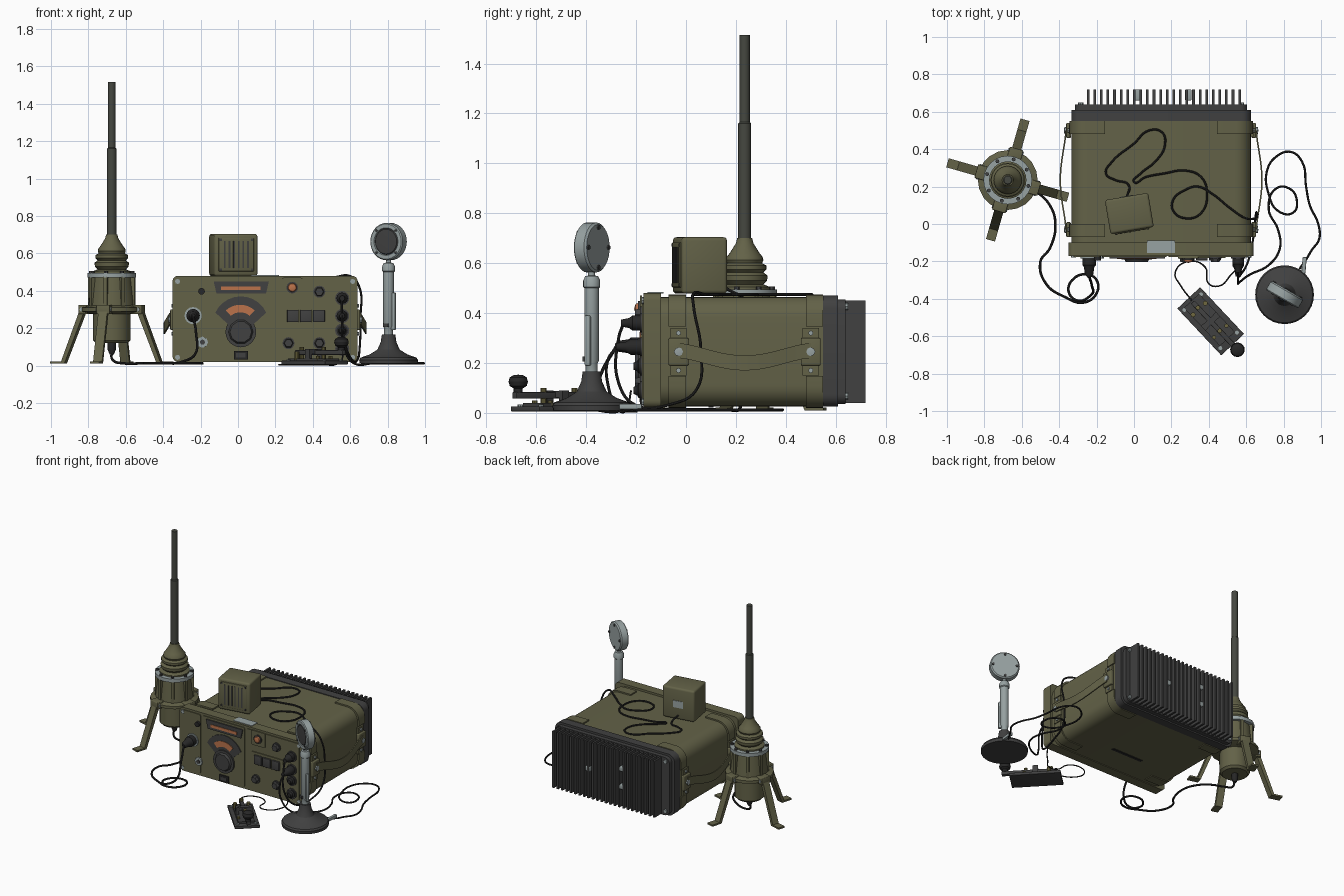
import bpy, bmesh, math
from math import pi, sin, cos, radians
from mathutils import Matrix, Vector

if "Cube" in bpy.data.objects:
    bpy.data.objects.remove(bpy.data.objects["Cube"])

def mat(name, r, g, b):
    m = bpy.data.materials.new(name)
    m.diffuse_color = (r, g, b, 1)
    m.use_nodes = True
    m.node_tree.nodes["Principled BSDF"].inputs["Base Color"].default_value = m.diffuse_color
    return m
OLIVE = mat("olive paint", .125, .122, .064)
DARK = mat("dark grey metal", .052, .052, .052)
BLACK = mat("black rubber", .02, .02, .02)
LIGHT = mat("light grey metal", .31, .36, .36)
ORANGE = mat("orange glow", .50, .17, .07)
WHIP = mat("grey green whip", .060, .064, .052)
BRASS = mat("brass", .16, .14, .05)

T = Matrix.Translation
R = Matrix.Rotation
I = Matrix()

def finish(name, bm, m, M=I):
    bmesh.ops.remove_doubles(bm, verts=bm.verts, dist=1e-5)
    bmesh.ops.recalc_face_normals(bm, faces=bm.faces)
    me = bpy.data.meshes.new(name)
    bm.to_mesh(me)
    bm.free()
    me.transform(M)
    me.materials.append(m)
    ob = bpy.data.objects.new(name, me)
    bpy.context.collection.objects.link(ob)
    return ob

def box(name, m, c, s, M=I, bevel=0):
    bm = bmesh.new()
    bmesh.ops.create_cube(bm, size=1, matrix=T(c) @ Matrix.Diagonal((*s, 1)))
    if bevel:
        bmesh.ops.bevel(bm, geom=bm.edges[:], offset=bevel, segments=3, profile=.5, affect='EDGES')
    return finish(name, bm, m, M)

def lathe(name, m, prof, M=I, n=24):
    bm = bmesh.new()
    rings = [[bm.verts.new((r * cos(2*pi*i/n), r * sin(2*pi*i/n), z)) for i in range(n)] for r, z in prof]
    for a, b in zip(rings, rings[1:]):
        for i in range(n):
            bm.faces.new((a[i], a[(i+1) % n], b[(i+1) % n], b[i]))
    return finish(name, bm, m, M)

def disc(name, m, x, y, r, z0, z1, M=I, n=24, r2=None):
    r2 = r if r2 is None else r2
    return lathe(name, m, [(0, z0), (r, z0), (r2, z1), (0, z1)], T((x, y, 0)) @ M if M is I else M @ T((x, y, 0)), n)

def prism(name, m, pts, z0, z1, M=I):
    bm = bmesh.new()
    f = bm.faces.new([bm.verts.new((x, y, z0)) for x, y in pts])
    ex = bmesh.ops.extrude_face_region(bm, geom=[f])['geom']
    bmesh.ops.translate(bm, vec=(0, 0, z1 - z0), verts=[v for v in ex if isinstance(v, bmesh.types.BMVert)])
    return finish(name, bm, m, M)

def arc(cx, cy, r, a0, a1, n=6):
    return [(cx + r*cos(radians(a0+(a1-a0)*i/n)), cy + r*sin(radians(a0+(a1-a0)*i/n))) for i in range(n+1)]

def rrect(x0, x1, y0, y1, r):
    return (arc(x1-r, y1-r, r, 0, 90) + arc(x0+r, y1-r, r, 90, 180)
            + arc(x0+r, y0+r, r, 180, 270) + arc(x1-r, y0+r, r, 270, 360))

def cable(name, pts, z, r=.006):
    cu = bpy.data.curves.new(name, 'CURVE')
    cu.dimensions, cu.bevel_depth, cu.bevel_resolution, cu.resolution_u = '3D', r, 2, 6
    sp = cu.splines.new('BEZIER')
    sp.bezier_points.add(len(pts) - 1)
    for b, p in zip(sp.bezier_points, pts):
        b.co = p if len(p) == 3 else (*p, z)
        b.handle_left_type = b.handle_right_type = 'AUTO'
    ob = bpy.data.objects.new(name, cu)
    bpy.context.collection.objects.link(ob)
    cu.materials.append(BLACK)

FX = R(pi/2, 4, 'X')            # local (x, y, z) -> world (x, -z, y)
P = T((0, -.17, 0)) @ FX        # front panel space: x, height, outward
CX, CZ = .145, .247             # middle of the case

# ---- radio case
prism("case_body", OLIVE, rrect(-.335, .625, .025, .465, .085), -.55, .10, FX)
prism("front_frame", OLIVE, rrect(-.35, .64, .02, .48, .03), .10, .17, FX)
prism("rear_flange", DARK, rrect(-.335, .625, .025, .47, .05), -.61, -.55, FX)
prism("heat_sink_base", DARK, rrect(-.315, .605, .035, .455, .04), -.64, -.61, FX)
box("bottom_slot", BLACK, (CX, .1, .0235), (.25, .02, .005))
for i in range(24):
    box("heat_sink_fin", DARK, (-.245 + i*.0352, .675, .245), (.014, .09, .41))
for x, z in ((.29, .25), (.015, .32), (.015, .19)):
    box("rear_terminal", LIGHT, (x, .69, z), (.035, .06, .035), bevel=.006)
for sx in (-1, 1):
    for sz in (-1, 1):
        # corner guards wrapping the case edges
        pts = [(.30, .228)] + [(p[0], p[1]) for p in arc(.403, .141, .087, 90, 0)] + [(.49, .10), (.30, .10)]
        pts = [(CX + sx*x, CZ + sz*y) for x, y in pts]
        for y0 in (.0, -.55):
            prism("corner_guard", OLIVE, pts, y0, y0 + .07, FX)
        disc("panel_corner_screw", LIGHT, CX + sx*.468, CZ + sz*.203, .014, 0, .008, P, 8)
        disc("rear_corner_screw", LIGHT, CX + sx*.43, CZ + sz*.18, .014, -.82, -.805, P, 8)
    # side carrying strap and its pads
    for y in (-.03, .5):
        box("strap_pad", OLIVE, (CX + sx*.495, y, .245), (.025, .08, .11), bevel=.006)
        box("strap_pad_band", OLIVE, (CX + sx*.487, y, .245), (.012, .065, .19))
        S = T((CX + sx*.505, y, .245)) @ R(sx*pi/2, 4, 'Y')
        lathe("strap_bolt", LIGHT, [(0, 0), (.018, 0), (.018, .012), (0, .015)], S, 8)
        for dz in (-.075, .075):
            lathe("strap_screw", LIGHT, [(0, -.012), (.01, -.012), (.01, -.004), (0, -.004)], T((0, 0, dz)) @ S, 8)
    bm = bmesh.new()
    rows = []
    for i in range(17):
        t = i / 16
        s = sin(pi*t) ** 1.5
        x, z = CX + sx*(.505 + .03*s), .25 - .05*s
        rows.append([bm.verts.new((x + sx*dx, -.03 + .53*t, z + dz)) for dx, dz in ((0, -.03), (.008, -.03), (.008, .03), (0, .03))])
    for a, b in zip(rows, rows[1:]):
        for k in range(4):
            bm.faces.new((a[k], a[(k+1) % 4], b[(k+1) % 4], b[k]))
    bm.faces.new(rows[0])
    bm.faces.new(rows[-1])
    finish("carrying_strap", bm, OLIVE)
box("top_label", LIGHT, (.145, -.122, .481), (.15, .065, .006))

# ---- front panel
for x0, x1 in ((-.325, -.18), (-.17, .175), (.185, .615)):
    prism("panel_plate", OLIVE, rrect(x0, x1, .035, .465, .012), 0, .006, P)
prism("display_frame", DARK, [(-.13, .45), (.165, .45), (.15, .385), (-.115, .385)], 0, .014, P)
box("display_bar", ORANGE, (.015, .413, .015), (.21, .02, .006), P)
prism("dial_window", DARK, arc(.015, .22, .15, 25, 155, 10) + [(-.03, .2), (.06, .2)], 0, .012, P)
prism("dial_scale", ORANGE, arc(.012, .21, .115, 48, 132, 8) + arc(.012, .21, .075, 132, 48, 8), .012, .016, P)
disc("tuning_knob_skirt", DARK, .015, .18, .082, 0, .02, P, 24)
disc("tuning_knob", DARK, .015, .18, .066, .02, .034, P, 10, .058)
box("small_window", BLACK, (.015, .055, .008), (.075, .045, .014), P)
box("small_window_pane", DARK, (.015, .055, .014), (.05, .022, .006), P)
disc("fuse_cap", BLACK, -.195, .397, .018, 0, .025, P, 12)
disc("ground_socket", LIGHT, -.19, .125, .03, 0, .014, P, 8)
disc("ground_socket_hole", DARK, -.19, .125, .014, .014, .02, P, 8)
disc("antenna_socket_flange", LIGHT, -.24, .267, .046, 0, .014, P, 16)
lathe("antenna_plug", BLACK, [(0, 0), (.036, .01), (.036, .05), (.028, .06), (.022, .1), (.01, .115), (0, .115)],
      P @ T((-.24, .267, 0)), 16)
prism("lamp_plate", OLIVE, rrect(.235, .345, .365, .47, .01), .006, .014, P)
disc("lamp_ring", DARK, .29, .417, .031, .014, .022, P)
lathe("lamp", ORANGE, [(.024, .02), (.02, .032), (0, .038)], P @ T((.29, .417, 0)), 16)
box("switch_frame", OLIVE, (.365, .265, .009), (.25, .1, .008), P)
for i in range(3):
    box("push_switch", DARK, (.293 + i*.07, .265, .014), (.062, .066, .022), P, .004)
for x, z in ((.435, .395), (.27, .12), (.435, .12)):
    disc("selector_skirt", DARK, x, z, .032, .006, .014, P, 16)
    disc("selector_knob", DARK, x, z, .026, .014, .034, P, 6, .022)
for z, d in ((.36, .09), (.265, .11), (.187, .04), (.09, .04)):
    disc("socket_flange", DARK, .557, z, .038, 0, .014, P, 16)
    lathe("cable_plug", BLACK, [(0, 0), (.03, .01), (.03, d*.5), (.02, d*.65), (.014, d), (0, d)], P @ T((.557, z, 0)), 16)

# ---- loudspeaker on top
S = T((-.025, .056, .478)) @ R(radians(9.5), 4, 'Z')
box("speaker_box", OLIVE, (0, 0, .113), (.235, .185, .226), S, .014)
box("speaker_grille_frame", OLIVE, (0, -.092, .115), (.19, .012, .18), S, .004)
for i in range(6):
    box("speaker_slot", DARK, (-.0625 + i*.025, -.097, .115), (.009, .006, .145), S)
box("speaker_label", LIGHT, (0, .093, .11), (.07, .005, .05), S)
for x in (-.085, .085):
    for z in (.035, .195):
        box("speaker_screw", DARK, (x, -.098, z), (.012, .006, .012), S)

# ---- antenna
A = T((-.675, .235, 0))
lathe("antenna_base", OLIVE, [(0, .12), (.085, .12), (.1, .135), (.1, .275), (.125, .28), (.16, .29), (.16, .31),
      (.125, .32), (.108, .47), (0, .47)], A, 20)
lathe("antenna_flange", LIGHT, [(0, .47), (.13, .47), (.13, .495), (0, .495)], A, 24)
lathe("antenna_bellows", OLIVE, [(.1, .49), (.1, .505), (.075, .515), (.09, .53), (.092, .55), (.075, .563), (.088, .575),
      (.088, .59), (.07, .6), (.075, .612), (.072, .625), (.06, .64), (.035, .68), (.03, .70), (0, .70)], A, 24)
lathe("antenna_whip", WHIP, [(.026, .68), (.026, 1.16), (.021, 1.165), (.021, 1.515), (0, 1.515)], A, 12)
lathe("antenna_cable_socket", BLACK, [(0, .06), (.012, .06), (.022, .085), (.022, .12), (0, .12)], A, 12)
for k in range(8):
    K = A @ R(radians(29 + 45*k), 4, 'Z')
    box("antenna_rib", OLIVE, (.117, 0, .395), (.024, .022, .16), K)
    disc("antenna_bolt", DARK, .115, 0, .011, .495, .507, K, 6)
for k in range(4):
    K = A @ R(radians(74 + 90*k), 4, 'Z')
    prism("antenna_leg", OLIVE, [(.09, .315), (.165, .315), (.275, .022), (.335, .022), (.335, .01), (.257, .01),
          (.148, .285), (.09, .285)], -.025, .025, K @ FX)
    box("leg_bracket", OLIVE, (.145, 0, .30), (.06, .075, .05), K, .005)
    lathe("leg_bolt", LIGHT, [(0, -.042), (.012, -.042), (.012, .042), (0, .042)], K @ T((.155, 0, .30)) @ FX, 8)

# ---- desk microphone
B = T((.805, -.378, 0))
lathe("mic_base", DARK, [(0, .01), (.155, .01), (.157, .03), (.15, .042), (.1, .06), (.06, .085), (.042, .125), (.036, .165), (0, .165)], B, 32)
lathe("mic_stand", LIGHT, [(.024, .16), (.024, .2), (.029, .21), (.029, .5), (.034, .505), (.034, .53), (.026, .548), (.014, .55), (.014, .58)], B, 20)
H = B @ R(radians(-30), 4, 'Z')
box("mic_switch", LIGHT, (.03, 0, .29), (.022, .022, .2), H, .005)
box("mic_switch_clip", DARK, (0, -.027, .215), (.03, .012, .02), H)
H = H @ T((0, 0, .663)) @ FX
lathe("mic_head", LIGHT, [(0, -.03), (.092, -.03), (.1, -.022), (.1, .022), (.094, .028), (.074, .028), (.07, .02), (0, .02)], H, 32)
lathe("mic_grille", DARK, [(.072, .02), (.066, .027), (0, .03)], H, 24)
for k in range(4):
    a = pi/4 + k*pi/2
    disc("mic_screw", DARK, .084*cos(a), .084*sin(a), .007, .027, .032, H, 8)
    disc("mic_back_screw", DARK, .08*cos(a+pi/4), .08*sin(a+pi/4), .009, -.036, -.03, H, 8)
box("mic_cable_sleeve", LIGHT, (.09, .165, .025), (.022, .09, .022), B @ T((.0, 0, 0)) @ R(radians(-5), 4, 'Z'), .004)

# ---- telegraph key
K = T((.41, -.52, 0)) @ R(radians(-46.8), 4, 'Z')
box("key_board", DARK, (0, 0, .016), (.343, .167, .02), K, .003)
box("key_plate", DARK, (-.01, 0, .032), (.28, .11, .014), K)
box("key_lever", DARK, (.045, 0, .07), (.37, .026, .026), K, .003)
box("key_pivot_bar", DARK, (0, 0, .075), (.03, .11, .025), K)
for y in (-.045, .045):
    box("key_pivot_post", DARK, (0, y, .06), (.035, .02, .06), K)
    disc("key_terminal", BRASS, -.09, y, .013, .03, .075, K, 10)
    disc("key_contact", BRASS, .075, y, .011, .03, .05, K, 10)
    for x in (-.14, .14):
        disc("key_board_screw", LIGHT, x, y*1.35, .011, .024, .033, K, 8)
for x in (-.1, .07):
    disc("key_adjuster", BRASS, x, 0, .012, .035, .1, K, 10)
lathe("key_knob", BLACK, [(0, .08), (.018, .08), (.018, .098), (.034, .108), (.039, .125), (.034, .142), (.018, .152), (0, .153)],
      K @ T((.209, 0, 0)), 16)

# ---- cables
cable("speaker_cable", [(-.04, .14, .51), (-.03, .21), (-.1, .235), (-.15, .27), (-.12, .33), (0, .43), (.08, .5), (.15, .49),
      (.165, .42), (.12, .34), (.03, .265), (0, .225), (.06, .25), (.16, .27), (.28, .285), (.36, .25), (.39, .17), (.36, .06), (.28, .03),
      (.21, .07), (.21, .13), (.27, .18), (.34, .2), (.42, .16), (.52, .08), (.6, .03, .478), (.645, .03, .43), (.655, .06, .25),
      (.65, .04, .09), (.64, -.06, .035), (.61, -.2, .03), (.57, -.27, .12), (.555, -.27, .3), (.555, -.25, .36)], .474)
cable("mic_cable", [(.885, -.24, .025), (.92, -.19), (.95, -.14), (.99, -.08), (.985, 0), (.94, .1), (.92, .2), (.9, .33), (.84, .385),
      (.76, .36), (.71, .28), (.72, .16), (.77, .07), (.85, .06), (.87, .13), (.83, .19), (.76, .19), (.72, .08), (.77, -.03),
      (.78, -.13), (.72, -.22), (.62, -.27), (.565, -.31, .1), (.557, -.31, .22), (.557, -.27, .265)], .012)
cable("antenna_cable", [(-.675, .235, .08), (-.67, .22, .03), (-.61, .21), (-.52, .17), (-.45, .1), (-.42, 0), (-.45, -.13), (-.5, -.2),
      (-.47, -.32), (-.37, -.39), (-.27, -.42), (-.2, -.37), (-.2, -.3), (-.25, -.27), (-.32, -.29), (-.35, -.36), (-.3, -.41, .02),
      (-.23, -.38, .06), (-.225, -.33, .18), (-.24, -.28, .265)], .012, .007)
cable("key_cable", [(.31, -.41, .03), (.25, -.33), (.22, -.26), (.29, -.2), (.38, -.23), (.4, -.32), (.46, -.33), (.52, -.27),
      (.555, -.235, .03), (.557, -.22, .09)], .005, .004)

# ---- curves to meshes, smooth shading with sharp edges kept
bpy.ops.object.select_all(action='SELECT')
bpy.context.view_layer.objects.active = bpy.data.objects["mic_cable"]
bpy.ops.object.convert(target='MESH')
bpy.ops.object.shade_smooth_by_angle(angle=radians(32))
